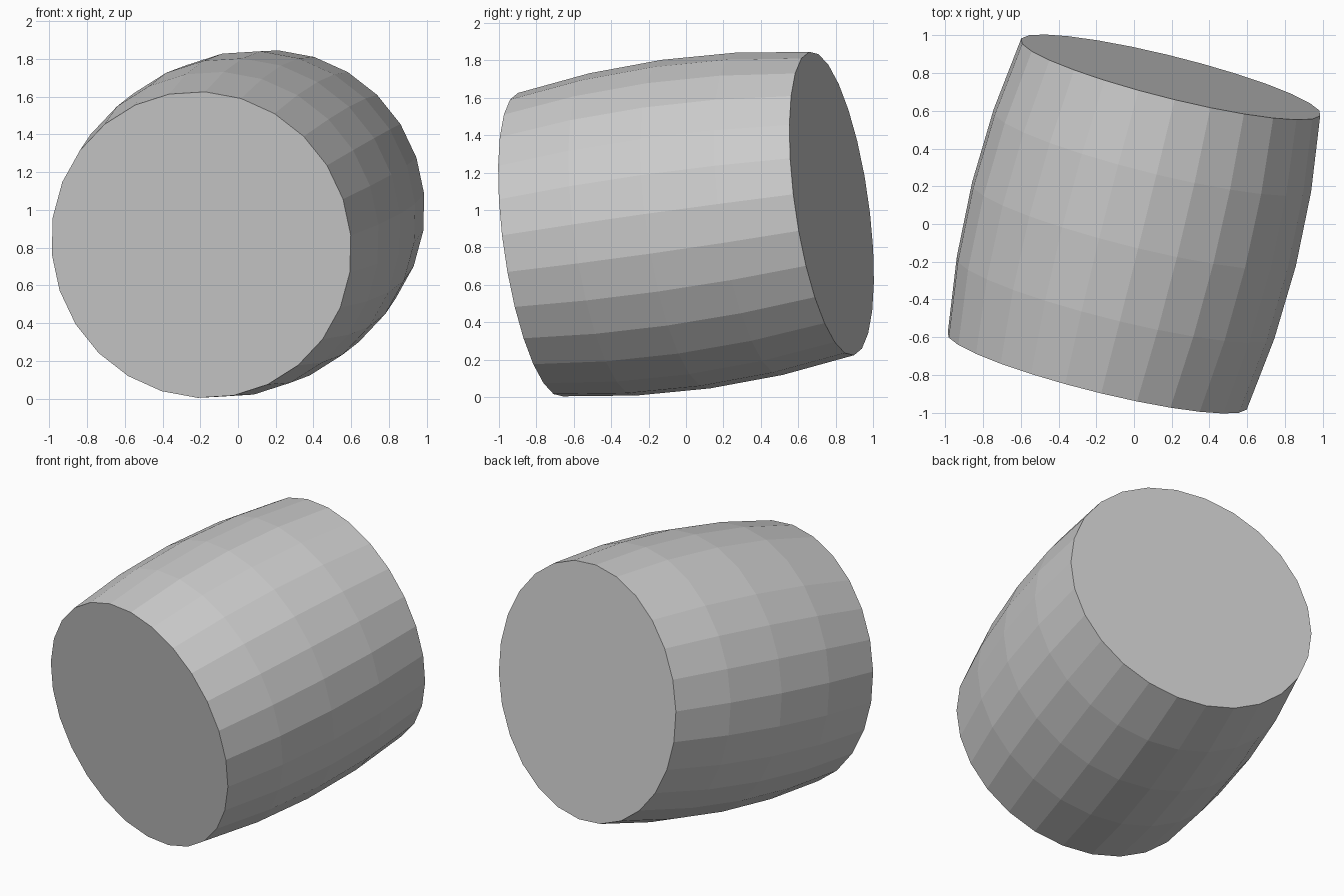
import bpy, bmesh, math
from mathutils import Vector

if "Cube" in bpy.data.objects:
    bpy.data.objects.remove(bpy.data.objects["Cube"])

SIDES = 26
PHASE = math.radians(3.5)
LENGTH = 1.62
RADII = [0.82, 0.871, 0.888, 0.871, 0.82]   # bulging side profile
CENTRE = Vector((0, 0, 0.925))

# Tilted frame: axis runs front to back, slightly right and upward
axis = Vector((0.39, 1.56, 0.22)).normalized()
across = axis.cross(Vector((0, 0, 1))).normalized()
up = across.cross(axis)

bm = bmesh.new()
rings = []
for i, r in enumerate(RADII):
    mid = CENTRE + axis * LENGTH * (i / (len(RADII) - 1) - 0.5)
    ring = []
    for k in range(SIDES):
        a = PHASE + 2 * math.pi * k / SIDES
        ring.append(bm.verts.new(mid + r * (across * math.cos(a) + up * math.sin(a))))
    rings.append(ring)

# Staves between neighbouring rings
for lower, upper in zip(rings, rings[1:]):
    for k in range(SIDES):
        n = (k + 1) % SIDES
        bm.faces.new((lower[k], lower[n], upper[n], upper[k]))

# Flat end caps
bm.faces.new(rings[0])
bm.faces.new(rings[-1])
bmesh.ops.recalc_face_normals(bm, faces=bm.faces)

mesh = bpy.data.meshes.new("barrel_body")
bm.to_mesh(mesh)
bm.free()

grey = bpy.data.materials.new("plain grey")
grey.diffuse_color = (0.6, 0.6, 0.6, 1)
grey.use_nodes = True
grey.node_tree.nodes["Principled BSDF"].inputs["Base Color"].default_value = grey.diffuse_color
mesh.materials.append(grey)
barrel = bpy.data.objects.new("barrel_body", mesh)
bpy.context.collection.objects.link(barrel)
